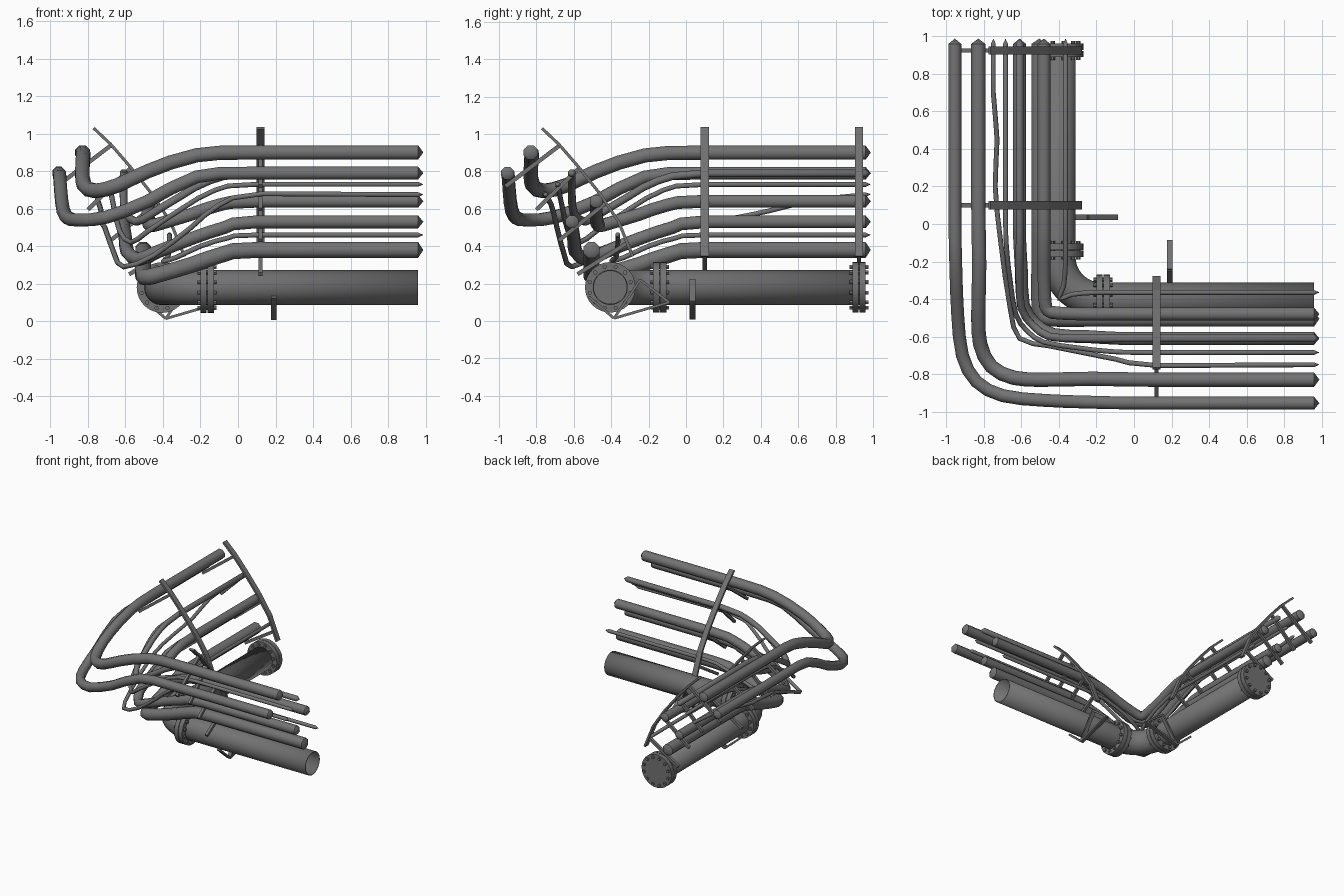
import bpy, bmesh, math
from mathutils import Vector

cube = bpy.data.objects.get("Cube")
if cube:
    bpy.data.objects.remove(cube)

steel = bpy.data.materials.new("dark_grey_steel")
steel.use_nodes = True
GREY = (0.17, 0.17, 0.17, 1)
steel.diffuse_color = GREY
steel.node_tree.nodes["Principled BSDF"].inputs["Base Color"].default_value = GREY

AXIS = -0.405   # offset of the main pipe from the centre in both runs
HEIGHT = 0.18   # height of the main pipe axis


def place(run, s, o, z):
    """Along-run, sideways and height to world; the runs mirror each other."""
    return Vector((s, o, z)) if run == "front" else Vector((o, s, z))


def finish(name, bm, smooth=True):
    bmesh.ops.recalc_face_normals(bm, faces=bm.faces)
    mesh = bpy.data.meshes.new(name)
    bm.to_mesh(mesh)
    bm.free()
    mesh.materials.append(steel)
    obj = bpy.data.objects.new(name, mesh)
    bpy.context.collection.objects.link(obj)
    if smooth:
        bpy.ops.object.select_all(action="DESELECT")
        obj.select_set(True)
        bpy.context.view_layer.objects.active = obj
        bpy.ops.object.shade_smooth_by_angle(angle=math.radians(50))
    return obj


def sweep(name, path, radius, sides, tip=0.0):
    """Round tube along a path, open or closed by pointed tips."""
    bm = bmesh.new()
    rings = []
    for i, p in enumerate(path):
        t = (path[min(i + 1, len(path) - 1)] - path[max(i - 1, 0)]).normalized()
        u = t.cross(Vector((0, 0, 1))).normalized()
        v = u.cross(t)
        angles = [2 * math.pi * (k + 0.5) / sides for k in range(sides)]
        rings.append([bm.verts.new(p + radius * (math.cos(a) * u + math.sin(a) * v)) for a in angles])
    for a, b in zip(rings, rings[1:]):
        for k in range(sides):
            n = (k + 1) % sides
            bm.faces.new((a[k], a[n], b[n], b[k]))
    if tip:
        for ring, end, inner in ((rings[0], path[0], path[1]), (rings[-1], path[-1], path[-2])):
            apex = bm.verts.new(end + (end - inner).normalized() * tip)
            for k in range(sides):
                bm.faces.new((ring[k], ring[(k + 1) % sides], apex))
    return finish(name, bm)


def soften(points):
    """Add a rounded midpoint on each span between bends."""
    out = [points[0]]
    for i in range(len(points) - 1):
        a, b = points[i], points[i + 1]
        if 0 < i < len(points) - 2:
            out.append((9 * (a + b) - points[i - 1] - points[i + 2]) / 16
                       if (b - a).length < 0.45 else (a + b) / 2)
        out.append(b)
    return out


def strip(name, run, s, pts, width, thick):
    """Flat bar bent along sideways/height points, centred at s."""
    bm = bmesh.new()
    rings = []
    for i, (o, z) in enumerate(pts):
        a, b = pts[max(i - 1, 0)], pts[min(i + 1, len(pts) - 1)]
        d = Vector((b[0] - a[0], b[1] - a[1])).normalized() * thick / 2
        corners = ((-1, -1), (1, -1), (1, 1), (-1, 1))
        rings.append([bm.verts.new(place(run, s + i1 * width / 2, o - d.y * i2, z + d.x * i2))
                      for i1, i2 in corners])
    for a, b in zip(rings, rings[1:]):
        for k in range(4):
            n = (k + 1) % 4
            bm.faces.new((a[k], a[n], b[n], b[k]))
    bm.faces.new(rings[0])
    bm.faces.new(rings[-1])
    return finish(name, bm, False)


def add_disc(bm, run, s, o, z, radius, depth, sides):
    rings = []
    for e in (-depth / 2, depth / 2):
        rings.append([bm.verts.new(place(run, s + e, o + radius * math.cos(2 * math.pi * k / sides),
                                         z + radius * math.sin(2 * math.pi * k / sides)))
                      for k in range(sides)])
    for k in range(sides):
        n = (k + 1) % sides
        bm.faces.new((rings[0][k], rings[0][n], rings[1][n], rings[1][k]))
    for r in rings:
        bm.faces.new(r)


def flange(name, run, s):
    """Pair of bolted discs."""
    bm = bmesh.new()
    for e in (-0.019, 0.019):
        add_disc(bm, run, s + e, AXIS, HEIGHT, 0.135, 0.034, 32)
    for k in range(12):
        a = 2 * math.pi * (k + 0.5) / 12
        add_disc(bm, run, s, AXIS + 0.113 * math.cos(a), HEIGHT + 0.113 * math.sin(a), 0.012, 0.1, 6)
    finish(name, bm)


# Main pipe: two straight runs joined by an elbow
bend = 0.23
centre = AXIS + bend
main = [place("front", 0.96, AXIS, HEIGHT)]
for k in range(13):
    a = math.radians(270 - 90 * k / 12)
    main.append(Vector((centre + bend * math.cos(a), centre + bend * math.sin(a), HEIGHT)))
main.append(place("side", 0.95, AXIS, HEIGHT))
pipe = sweep("main_pipe", main, 0.094, 32)
wall = pipe.modifiers.new("wall", "SOLIDIFY")
wall.thickness = 0.006

flange("front_flange", "front", -0.165)
flange("side_flange", "side", -0.14)
flange("end_flange", "side", 0.925)

# Small pipes: radius, then (along, sideways, height) from the end to the corner
END = 0.96
small = {
    "outer_pipe": (0.037, [(END, -.955, .79), (.1, -.955, .79), (-.22, -.95, .77),
                           (-.48, -.94, .64), (-.7, -.915, .555), (-.84, -.84, .54)]),
    "top_pipe": (0.041, [(END, -.83, .9), (.1, -.83, .9), (-.22, -.825, .885),
                         (-.48, -.83, .8), (-.64, -.82, .725), (-.76, -.76, .695)]),
    "upper_thin_pipe": (0.022, [(END, -.61, .79), (.1, -.61, .79), (-.15, -.61, .75),
                                (-.3, -.61, .67), (-.45, -.6, .58), (-.54, -.54, .53)]),
    "middle_thin_pipe": (0.014, [(END, -.685, .73), (.1, -.685, .73), (-.12, -.68, .7),
                                 (-.3, -.66, .6), (-.48, -.63, .48), (-.57, -.57, .42)]),
    "inner_pipe": (0.037, [(END, -.48, .64), (.1, -.48, .64), (-.1, -.48, .62),
                           (-.25, -.48, .57), (-.4, -.475, .525), (-.46, -.46, .51)]),
    "middle_pipe": (0.037, [(END, -.61, .53), (.1, -.61, .53), (-.07, -.61, .5),
                            (-.25, -.6, .44), (-.43, -.59, .37), (-.53, -.53, .33)]),
    "lower_thin_pipe": (0.014, [(END, -.365, .46), (.1, -.365, .46), (-.05, -.365, .445),
                                (-.2, -.365, .4), (-.33, -.375, .34), (-.4, -.4, .32)]),
    "lower_pipe": (0.046, [(END, -.505, .38), (.1, -.505, .38), (-.07, -.505, .36),
                           (-.25, -.505, .3), (-.42, -.505, .25), (-.49, -.49, .235)]),
}
for name, (radius, half) in small.items():
    path = [place("front", *p) for p in half]
    path += [place("side", *p) for p in reversed(half[:-1])]
    sweep(name, soften(path), radius, 8, 0.028)

# Sagging thin pipe, lower on the side run than on the front run
sag = [place("front", *p) for p in ((END, -.75, .675), (.13, -.755, .68), (-.1, -.72, .62),
                                    (-.25, -.69, .5), (-.45, -.65, .35), (-.61, -.61, .29))]
sag += [place("side", *p) for p in ((-.45, -.66, .36), (-.1, -.71, .5), (.2, -.74, .54),
                                    (.45, -.73, .59), (.7, -.75, .65), (END, -.75, .675))]
sweep("sagging_thin_pipe", soften(sag), 0.014, 8, 0.028)

# Racks: a curved bar with sloping arms under the pipes
spine = [(-.77, 1.03), (-.68, .945), (-.58, .83), (-.46, .68), (-.36, .53), (-.285, .345)]
arms = {"top": ((-.68, .935), (-.965, .72)), "upper": ((-.57, .82), (-.8, .595)),
        "middle": ((-.43, .63), (-.68, .43)), "lower": ((-.31, .42), (-.58, .25))}
for label, run, s in (("front", "front", 0.12), ("side", "side", 0.1), ("end", "side", 0.925)):
    strip(label + "_rack_bar", run, s, spine, 0.044, 0.016)
    for arm, pts in arms.items():
        strip(label + "_rack_" + arm + "_arm", run, s, pts, 0.022, 0.022)

# Triangular brackets beneath the main pipe
corner, peak, tail = (-.385, .014), (-.245, .22), (-.09, .1)
for run, s in (("front", 0.19), ("side", 0.035)):
    for part, pts in (("lip", ((-.52, .13), corner)), ("upright", (corner, peak)),
                      ("brace", (peak, tail)), ("base", (corner, tail))):
        strip(run + "_bracket_" + part, run, s, pts, 0.03, 0.014)
